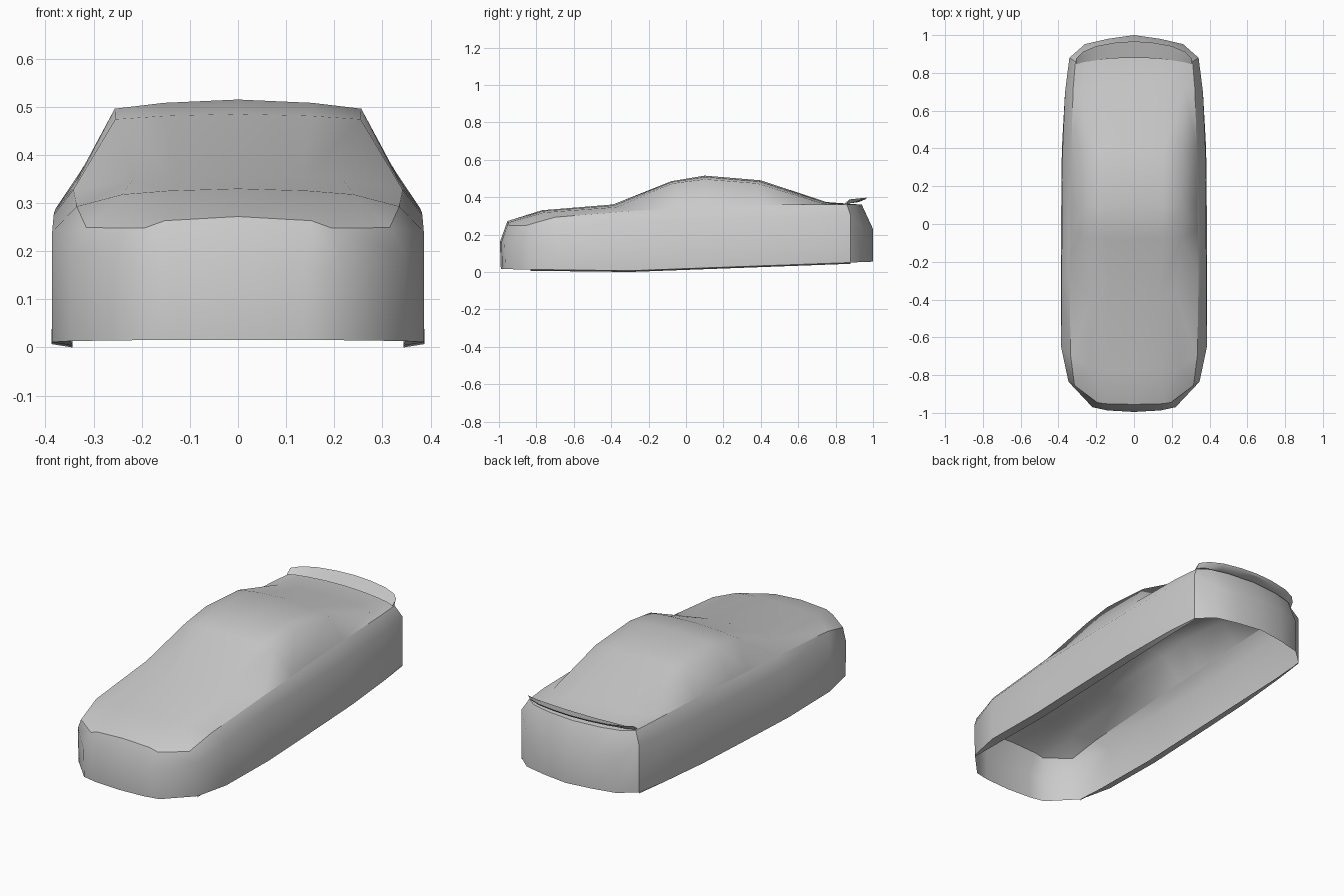
import bpy, bmesh
from mathutils import Vector

if "Cube" in bpy.data.objects:
    bpy.data.objects.remove(bpy.data.objects["Cube"])


def loft(name, rows, closed=False, split=None, angle=0.69):
    """Skin rows of half-side points, then mirror across x."""
    bm = bmesh.new()
    grid = [[bm.verts.new(p) for p in row] for row in rows]
    n = len(grid[0])
    for a, b in zip(grid, grid[1:]):
        for i in range(n if closed else n - 1):
            j = (i + 1) % n
            if i == split:          # pillar column: fold along the glass edge
                bm.faces.new((a[i], a[j], b[i]))
                bm.faces.new((a[j], b[j], b[i]))
            else:
                bm.faces.new((a[i], a[j], b[j], b[i]))
    if closed:
        bm.faces.new(grid[-1])
    bmesh.ops.recalc_face_normals(bm, faces=bm.faces)
    # make normals of open panels point away from the car's middle
    if not closed:
        out = sum(f.normal.dot(f.calc_center_median() - Vector((0, 0, .15))) for f in bm.faces)
        if out < 0:
            bmesh.ops.reverse_faces(bm, faces=bm.faces)
    mesh = bpy.data.meshes.new(name)
    bm.to_mesh(mesh)
    bm.free()
    ob = bpy.data.objects.new(name, mesh)
    bpy.context.collection.objects.link(ob)
    ob.modifiers.new("Mirror", 'MIRROR').use_clip = True
    bpy.ops.object.select_all(action='DESELECT')
    ob.select_set(True)
    bpy.context.view_layer.objects.active = ob
    bpy.ops.object.shade_smooth_by_angle(angle=angle)
    return ob


# Stations from nose to tail: centre (y, z), roof/hood edge (x, y, z), shoulder (x, y, z)
stations = [
    ((-.955, .272), (.195, -.945, .248), (.315, -.855, .249)),
    ((-.77, .330), (.24, -.76, .318), (.335, -.70, .293)),
    ((-.39, .361), (.22, -.37, .347), (.342, -.27, .328)),
    ((-.08, .485), (.255, -.07, .474), (.338, -.03, .338)),
    ((.10, .515), (.256, .10, .496), (.336, .12, .347)),
    ((.40, .490), (.260, .38, .474), (.332, .40, .358)),
    ((.75, .374), (.270, .72, .369), (.322, .72, .362)),
    ((.94, .360), (.255, .90, .360), (.310, .86, .360)),
]
top = []
for k, ((cy, cz), edge, shoulder) in enumerate(stations):
    c, e = Vector((0, cy, cz)), Vector(edge)
    mid = c.lerp(e, .36)            # crowned point between centre and edge
    mid.x = e.x * (.78 if k == 0 else .6)
    top.append([c, mid, e, Vector(shoulder)])

# Hood, glasshouse, roof and rear deck
loft("hood_cabin_and_deck", top, split=2, angle=1.1)

# Body sides: rim of the top panel, crease line, open bottom edge
rim = top[0][:3] + [row[3] for row in top] + top[-1][2::-1]
belt = [(0, -.995, .16), (.14, -.987, .16), (.22, -.97, .16), (.347, -.835, .19),
        (.386, -.65, .24), (.383, -.30, .275), (.382, -.03, .28), (.381, .12, .283),
        (.378, .40, .29), (.365, .70, .298), (.342, .88, .303), (.26, .952, .23),
        (.14, .98, .23), (0, 1.0, .23)]


def sill_z(y):
    # lowest just behind the front wheels, rising toward both ends
    return max(-.012 * (y + .3), .037 * (y + .3))


bottom = [(x + (.004 if -.5 < y < .5 else 0), y * .995 if y < 0 else y,
           sill_z(y) + .007) for x, y, z in belt]
loft("bumpers_and_sides", [rim, belt, bottom])

# Sill lips: narrow strips turned in under the doors
outer = bottom[3:11]
inner = [(min(x, .345) - .001, y, z - .007) for x, y, z in outer]
loft("sill_lip", [outer, inner])

# Rear spoiler: thin curved blade raised off the deck, drooping at its tips
blade = []
for x, lead, trail, drop in ((0, .88, .967, 0), (.1, .877, .96, .001), (.2, .867, .942, .003),
                             (.27, .856, .912, .006), (.308, .845, .875, .010)):
    mid = (lead + trail) / 2
    blade.append([(x, lead, .374 - drop), (x, mid, .386 - drop), (x, trail, .398 - drop),
                  (x, trail - .008, .388 - drop), (x, mid, .374 - drop)])
loft("rear_spoiler", blade, closed=True, angle=.5)
